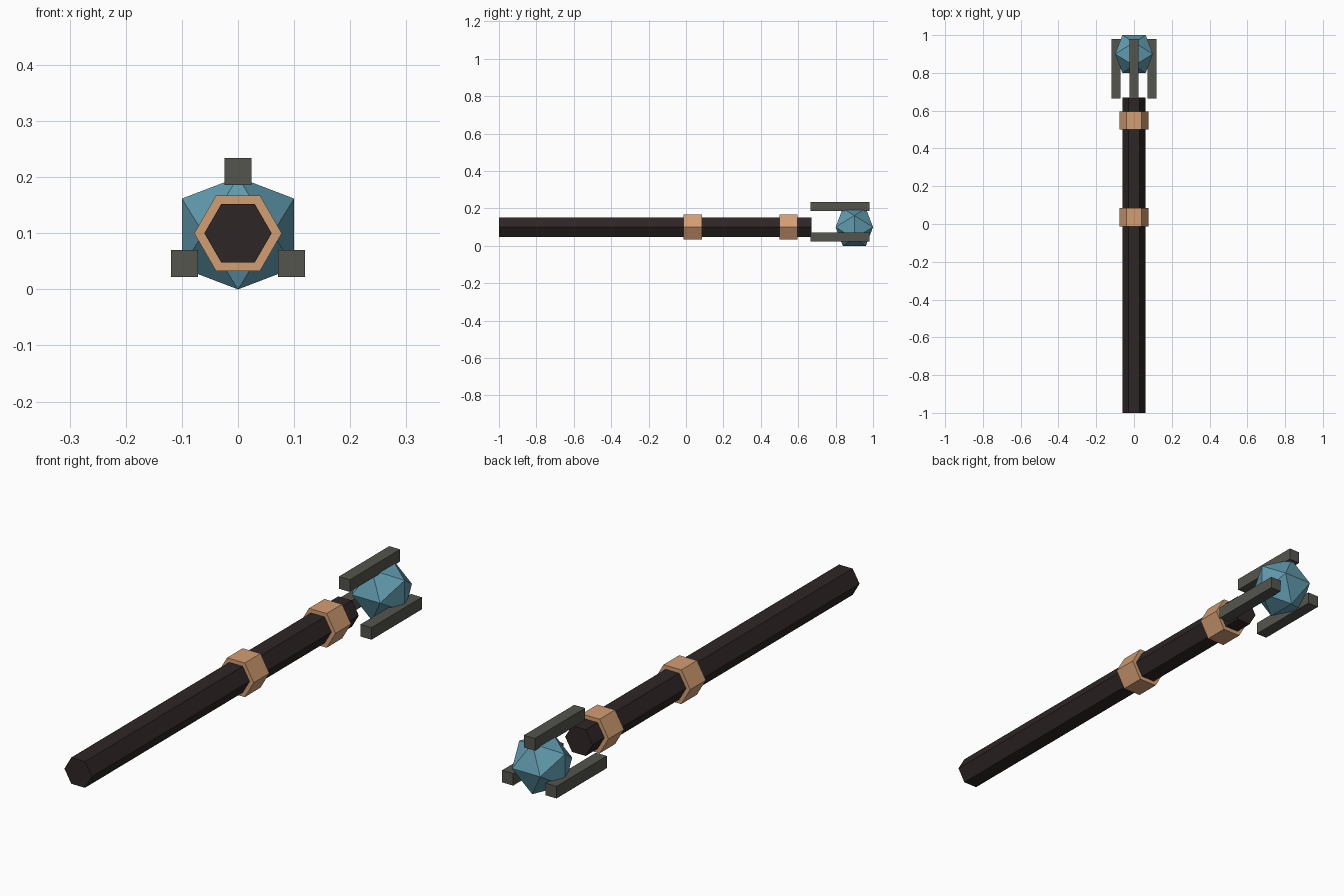
import bpy, bmesh
from math import cos, sin, pi
from mathutils import Vector

old = bpy.data.objects.get("Cube")
if old:
    bpy.data.objects.remove(old, do_unlink=True)

AXIS_Z = 0.1  # height of the staff's centre line


def material(name, rgb):
    m = bpy.data.materials.new(name)
    m.use_nodes = True
    color = (*rgb, 1)
    m.diffuse_color = color
    m.node_tree.nodes["Principled BSDF"].inputs["Base Color"].default_value = color
    return m


def finish(name, bm, mat):
    bmesh.ops.recalc_face_normals(bm, faces=bm.faces)
    mesh = bpy.data.meshes.new(name)
    bm.to_mesh(mesh)
    bm.free()
    mesh.materials.append(mat)
    obj = bpy.data.objects.new(name, mesh)
    bpy.context.collection.objects.link(obj)
    return obj


def prism(name, outline, y0, y1, mat):
    """Extrude an x-z outline along y."""
    bm = bmesh.new()
    face = bm.faces.new([bm.verts.new((x, y0, z)) for x, z in outline])
    ext = bmesh.ops.extrude_face_region(bm, geom=[face], use_keep_orig=True)
    moved = [v for v in ext["geom"] if isinstance(v, bmesh.types.BMVert)]
    bmesh.ops.translate(bm, verts=moved, vec=(0, y1 - y0, 0))
    return finish(name, bm, mat)


def hexagon(r):
    return [(r * cos(i * pi / 3), AXIS_Z + r * sin(i * pi / 3)) for i in range(6)]


def square(x, z, h):
    return [(x - h, z - h), (x + h, z - h), (x + h, z + h), (x - h, z + h)]


dark_wood = material("dark wood", (0.028, 0.019, 0.019))
copper = material("copper", (0.65, 0.34, 0.17))
iron = material("grey iron", (0.088, 0.091, 0.075))
crystal = material("blue crystal", (0.12, 0.33, 0.43))

# Shaft and its two bands
prism("shaft", hexagon(0.06), -1, 0.67, dark_wood)
prism("middle_band", hexagon(0.078), -0.013, 0.085, copper)
prism("upper_band", hexagon(0.078), 0.499, 0.596, copper)

# Three prongs around the crystal
for name, x, z in (("top_prong", 0, 0.21), ("left_prong", 0.095, 0.046),
                   ("right_prong", -0.095, 0.046)):
    prism(name, square(x, z, 0.024), 0.665, 0.98, iron)

# Crystal: icosahedron from three golden rectangles
bm = bmesh.new()
long, short = 0.1, 0.0618
centre = Vector((0, 0.9, AXIS_Z))
for a in (-long, long):
    for b in (-short, short):
        for p in ((a, 0, b), (0, b, a), (b, a, 0)):
            bm.verts.new(centre + Vector(p))
bmesh.ops.convex_hull(bm, input=bm.verts)
finish("crystal", bm, crystal)
